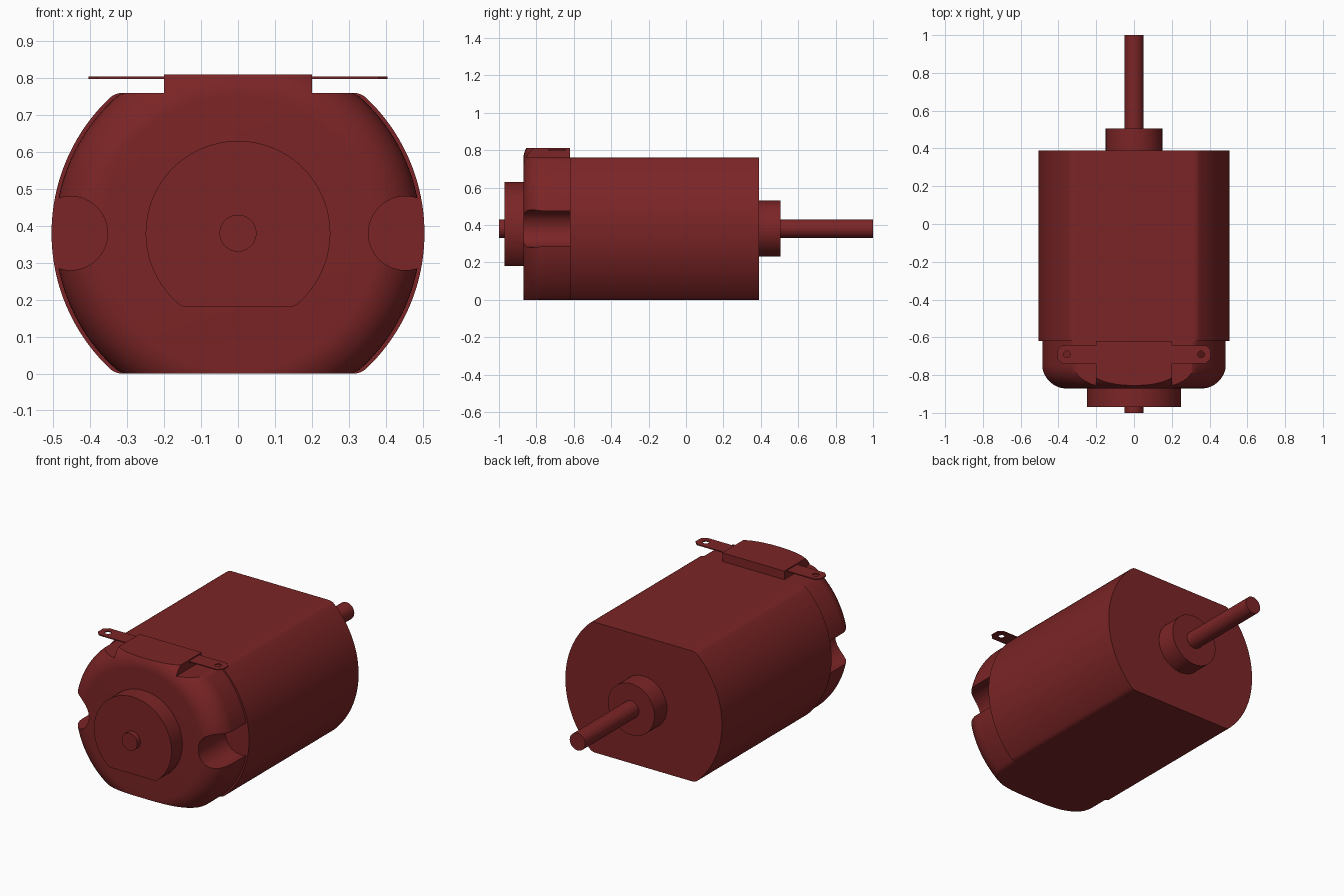
import bpy, bmesh
from math import sin, cos, pi, sqrt, atan2, radians
from mathutils import Matrix, Vector

if "Cube" in bpy.data.objects:
    bpy.data.objects.remove(bpy.data.objects["Cube"], do_unlink=True)

AXIS_Z = 0.38
CAP_FRONT, CAP_BACK = -0.87, -0.62

red = bpy.data.materials.new("dark_red")
red.use_nodes = True
red.diffuse_color = (0.20, 0.018, 0.019, 1)
red.node_tree.nodes["Principled BSDF"].inputs["Base Color"].default_value = red.diffuse_color


def finish(name, bm):
    bmesh.ops.recalc_face_normals(bm, faces=bm.faces)
    mesh = bpy.data.meshes.new(name)
    bm.to_mesh(mesh)
    bm.free()
    mesh.materials.append(red)
    obj = bpy.data.objects.new(name, mesh)
    bpy.context.collection.objects.link(obj)
    return obj


def smooth(obj):
    bpy.ops.object.select_all(action='DESELECT')
    obj.select_set(True)
    bpy.context.view_layer.objects.active = obj
    bpy.ops.object.shade_smooth_by_angle(angle=radians(30))


def arc(cx, cz, r, a0, a1, n):
    return [(cx + r * cos(a0 + (a1 - a0) * i / n), cz + r * sin(a0 + (a1 - a0) * i / n))
            for i in range(n + 1)]


def flat_side(radius, h, fillet, n=20):
    """Right half of a circle cut flat at -h with a rounded corner, from bottom to the equator."""
    cx = sqrt((radius - fillet) ** 2 - (h - fillet) ** 2)
    a = atan2(h - fillet, cx)
    return (arc(cx, fillet - h, fillet, -pi / 2, -a, 6)
            + arc(0, 0, radius, -a, 0, n)[1:])


def prism(name, outline, y0, y1, z=AXIS_Z, bevel=0, bevel_y=None):
    """Extrude an (x, z) outline along y, optionally rounding the rim at one end."""
    bm = bmesh.new()
    a = [bm.verts.new((x, y0, z + v)) for x, v in outline]
    b = [bm.verts.new((x, y1, z + v)) for x, v in outline]
    bm.faces.new(a)
    bm.faces.new(b)
    for i in range(len(a)):
        j = (i + 1) % len(a)
        bm.faces.new((a[i], a[j], b[j], b[i]))
    if bevel:
        rim = [e for e in bm.edges if all(abs(v.co.y - bevel_y) < 1e-5 for v in e.verts)]
        bmesh.ops.bevel(bm, geom=rim, offset=bevel, segments=4, profile=0.5, affect='EDGES')
    return finish(name, bm)


def circle(r, n=64, cx=0):
    return arc(cx, 0, r, 0, 2 * pi, n)[:-1]


def lathe(name, profile, n=128):
    """Revolve an (r, y) profile about the motor axis."""
    bm = bmesh.new()
    rings = [[bm.verts.new((r * cos(2 * pi * i / n), y, AXIS_Z + r * sin(2 * pi * i / n)))
              for i in range(n)] for r, y in profile]
    for p, q in zip(rings, rings[1:]):
        for i in range(n):
            j = (i + 1) % n
            bm.faces.new((p[i], p[j], q[j], q[i]))
    bm.faces.new(rings[0])
    bm.faces.new(rings[-1])
    return finish(name, bm)


def boolean(obj, cutter, operation):
    mod = obj.modifiers.new("cut", 'BOOLEAN')
    mod.object, mod.operation, mod.solver = cutter, operation, 'EXACT'
    bpy.context.view_layer.update()
    graph = bpy.context.evaluated_depsgraph_get()
    mesh = bpy.data.meshes.new_from_object(obj.evaluated_get(graph))
    obj.modifiers.clear()
    obj.data = mesh


def double_flat(radius):
    q = flat_side(radius, AXIS_Z, 0.05)
    right = q + [(x, -z) for x, z in reversed(q[:-1])]
    return right + [(-x, z) for x, z in reversed(right)]


# Motor can with a rounded rear rim
body = prism("motor_can", double_flat(0.505), CAP_BACK, 0.39, bevel=0.02, bevel_y=0.39)

# Rounded envelope shared by the end cap and its terminal block
envelope = lathe("cap_envelope", [(0.495, -0.5)] + [
    (r, y) for r, y in arc(0.37, -0.745, 0.125, 0, -pi / 2, 12)])

# End cap, with a round notch in each side
cap = prism("end_cap", double_flat(0.4949), -0.95, CAP_BACK)
boolean(cap, envelope, 'INTERSECT')
for side in (-1, 1):
    notch = prism("notch_cutter", circle(0.1, 48, side * 0.453), -1, -0.5)
    boolean(cap, notch, 'DIFFERENCE')
    bpy.data.objects.remove(notch, do_unlink=True)

# Terminal block on top of the cap
block = prism("terminal_block", [(-0.2, 0.70), (0.2, 0.70), (0.2, 0.81), (-0.2, 0.81)],
              -0.95, CAP_BACK, z=0)
boolean(block, envelope, 'INTERSECT')
bpy.data.objects.remove(envelope, do_unlink=True)

# Front bearing boss with a flat underside
q = flat_side(0.25, 0.2, 0.03)
upper = arc(0, 0, 0.25, 0, pi, 48)
boss = prism("front_boss", q[:-1] + upper + [(-x, z) for x, z in reversed(q[:-1])],
             -0.97, -0.86, bevel=0.008, bevel_y=-0.97)

# Rear bearing boss and the shaft
rear = prism("rear_boss", circle(0.15), 0.38, 0.505)
shaft = prism("shaft", circle(0.05, 40), -1, 1, bevel=0.004, bevel_y=1)

# Thin terminal tabs with chamfered ends and a wire hole
tabs = []
for side, label in ((1, "left"), (-1, "right")):
    bm = bmesh.new()
    pts = [(0.18, -0.738), (0.38, -0.738), (0.405, -0.713),
           (0.405, -0.667), (0.38, -0.642), (0.18, -0.642)]
    face = bm.faces.new([bm.verts.new((side * x, y, 0.798)) for x, y in pts])
    top = bmesh.ops.extrude_face_region(bm, geom=[face])["geom"]
    bmesh.ops.translate(bm, vec=Vector((0, 0, 0.006)),
                        verts=[v for v in top if isinstance(v, bmesh.types.BMVert)])
    tab = finish(label + "_terminal", bm)
    bm = bmesh.new()
    bmesh.ops.create_cone(bm, cap_ends=True, segments=20, radius1=0.018, radius2=0.018, depth=0.1,
                          matrix=Matrix.Translation((side * 0.355, -0.69, 0.8)))
    hole = finish("hole_cutter", bm)
    boolean(tab, hole, 'DIFFERENCE')
    bpy.data.objects.remove(hole, do_unlink=True)
    tabs.append(tab)

for obj in [body, cap, block, boss, rear, shaft] + tabs:
    smooth(obj)
